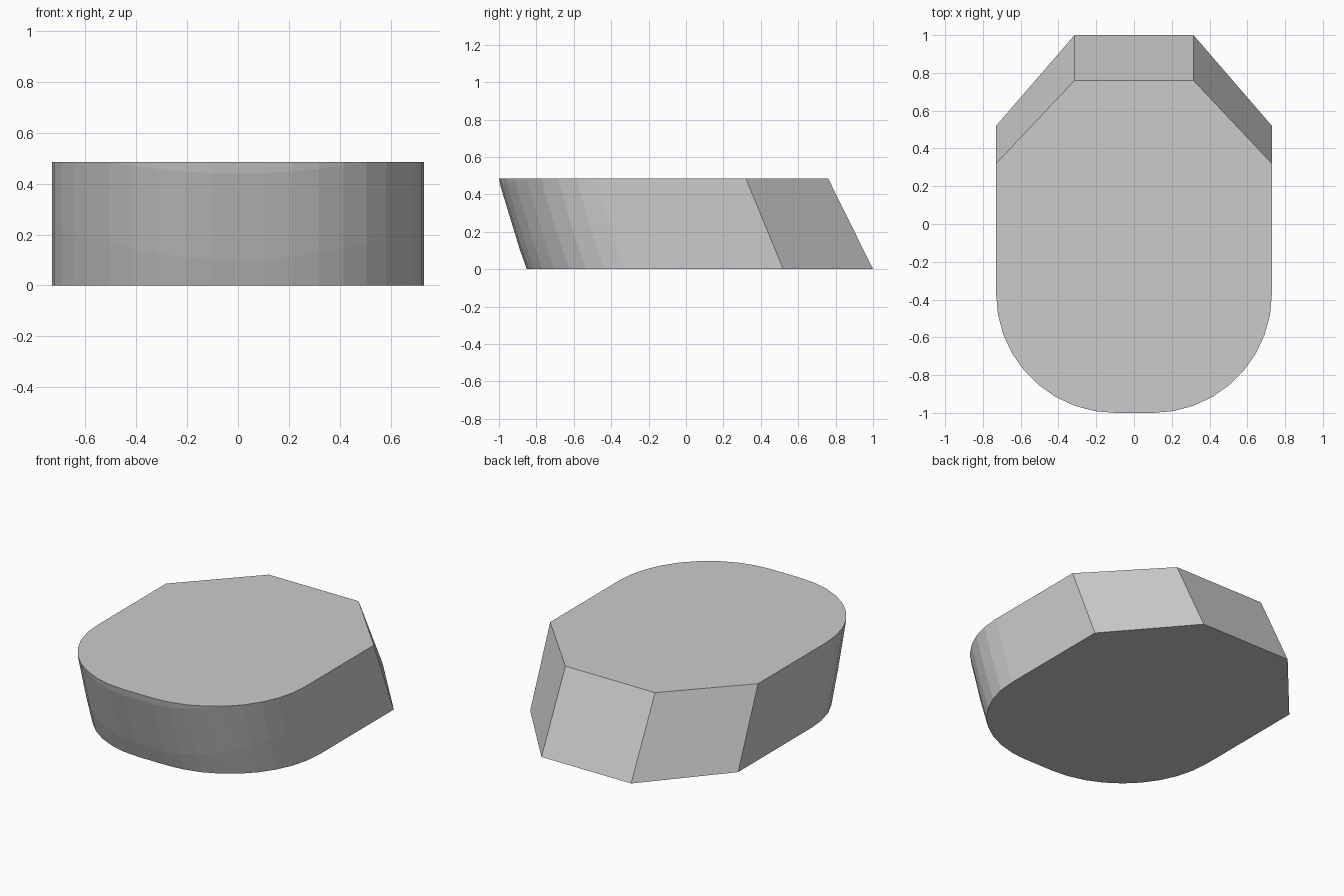
import bpy, bmesh
from math import cos, sin, radians

if "Cube" in bpy.data.objects:
    bpy.data.objects.remove(bpy.data.objects["Cube"])

TOP = 0.485          # height of the block
RADIUS = 0.63        # rounded front corners
CX, CY = 0.1, -0.37  # corner centre on the top outline


def undercut(z):
    """Backward shift of the rounded front wall, slightly steeper toward the base."""
    if z > 0.44:
        return (TOP - z) * 0.2
    if z > 0.1:
        return 0.009 + (0.44 - z) * 0.305
    return 0.113 + (0.1 - z) * 0.36


def half_outline(level):
    """Right half of one ring, from the front middle round to the back."""
    pts = []
    for i in range(10):
        a = radians(90 - 10 * i)
        x, y = CX + RADIUS * cos(a), CY - RADIUS * sin(a)
        z = (0.0,
             0.1 + 0.1 * (x / 0.6) ** 2,
             min(TOP, 0.44 + 0.045 * (x / 0.5) ** 2),
             TOP)[level]
        pts.append((x, y + undercut(z), z))
    # bevelled back: side corner, then back corner
    if level < 2:
        pts += [(0.73, 0.52, 0.0), (0.315, 1.0, 0.0)]
    else:
        pts += [(0.73, 0.32, TOP), (0.315, 0.76, TOP)]
    return pts


# Block: four stacked rings, bridged and capped
bm = bmesh.new()
rings = []
for level in range(4):
    half = half_outline(level)
    loop = half + [(-x, y, z) for x, y, z in reversed(half)]
    rings.append([bm.verts.new(p) for p in loop])

for low, high in zip(rings, rings[1:]):
    n = len(low)
    for i in range(n):
        j = (i + 1) % n
        bm.faces.new((low[i], low[j], high[j], high[i]))
bm.faces.new(list(reversed(rings[0])))
bm.faces.new(rings[-1])

# Merge rings where the bands run out
bmesh.ops.remove_doubles(bm, verts=bm.verts, dist=0.0005)
bmesh.ops.recalc_face_normals(bm, faces=bm.faces)

mesh = bpy.data.meshes.new("slanted_block")
bm.to_mesh(mesh)
bm.free()
block = bpy.data.objects.new("slanted_block", mesh)
bpy.context.collection.objects.link(block)
